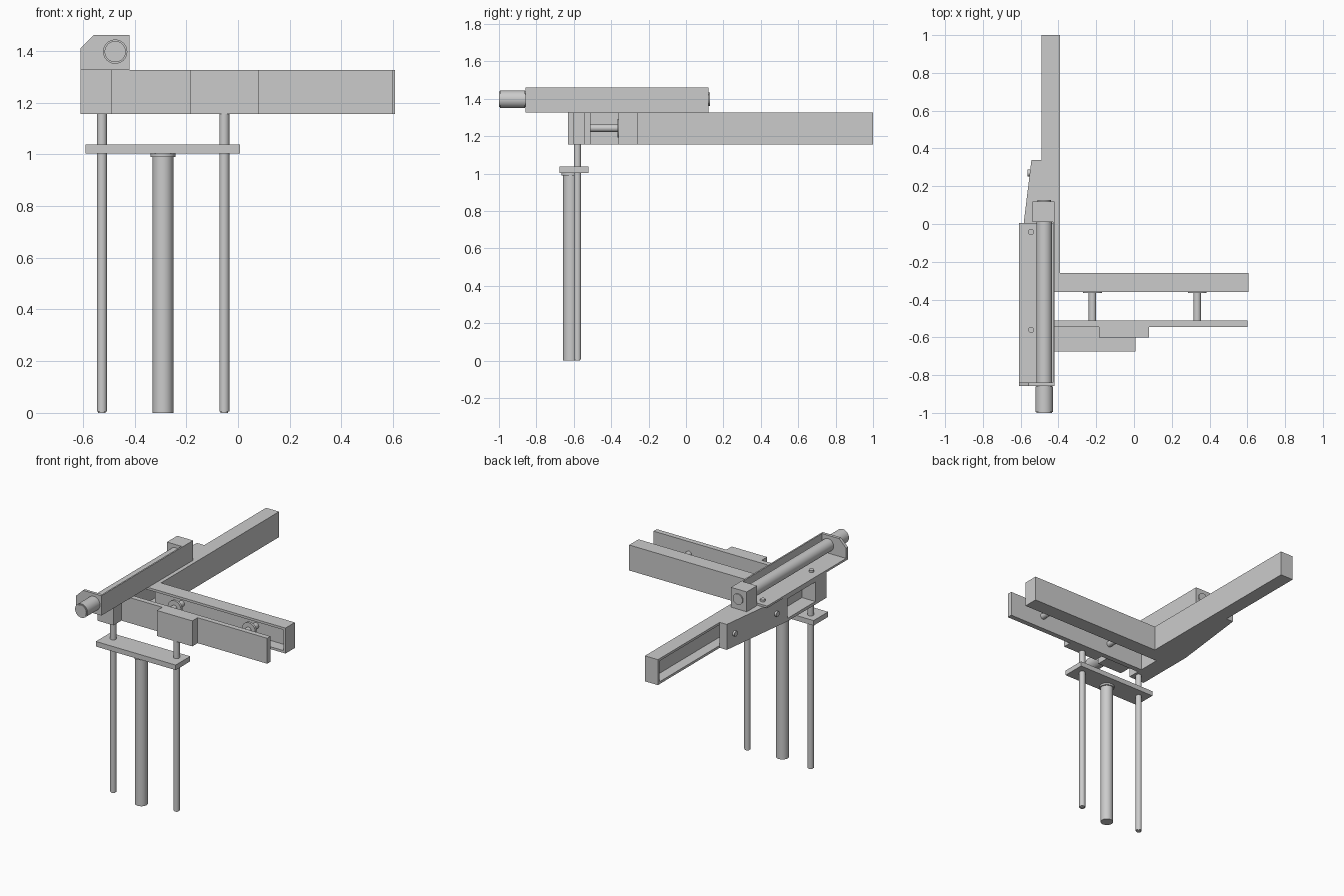
import bpy, bmesh, math
from mathutils import Matrix, Vector

if "Cube" in bpy.data.objects:
    bpy.data.objects.remove(bpy.data.objects["Cube"])

Z0, Z1 = 1.155, 1.327      # height band shared by the beam and bracket
TX, TZ = -0.475, 1.397     # axis of the top actuator


def finish(bm, name, smooth=False):
    bmesh.ops.recalc_face_normals(bm, faces=bm.faces)
    me = bpy.data.meshes.new(name)
    bm.to_mesh(me)
    bm.free()
    ob = bpy.data.objects.new(name, me)
    bpy.context.collection.objects.link(ob)
    if smooth:
        bpy.ops.object.select_all(action='DESELECT')
        ob.select_set(True)
        bpy.context.view_layer.objects.active = ob
        bpy.ops.object.shade_smooth_by_angle(angle=math.radians(35))
    return ob


def add_prism(bm, pts, offset):
    """Extrude a closed 3D outline along an offset vector."""
    face = bm.faces.new([bm.verts.new(p) for p in pts])
    ext = bmesh.ops.extrude_face_region(bm, geom=[face])
    verts = [g for g in ext['geom'] if isinstance(g, bmesh.types.BMVert)]
    bmesh.ops.translate(bm, verts=verts, vec=Vector(offset))


def add_flat(bm, poly, z0, z1):
    add_prism(bm, [(x, y, z0) for x, y in poly], (0, 0, z1 - z0))


def add_box(bm, x0, x1, y0, y1, z0=Z0, z1=Z1):
    add_flat(bm, [(x0, y0), (x1, y0), (x1, y1), (x0, y1)], z0, z1)


def boxes(name, *items):
    bm = bmesh.new()
    for b in items:
        add_box(bm, *b)
    return finish(bm, name)


def cylinder(name, a, b, r, bevel=0.0, seg=32):
    a, b = Vector(a), Vector(b)
    bm = bmesh.new()
    rot = (b - a).to_track_quat('Z', 'Y').to_matrix().to_4x4()
    bmesh.ops.create_cone(bm, cap_ends=True, segments=seg, radius1=r, radius2=r,
                          depth=(b - a).length,
                          matrix=Matrix.Translation((a + b) / 2) @ rot)
    if bevel:
        rims = [e for e in bm.edges if any(len(f.verts) > 4 for f in e.link_faces)]
        bmesh.ops.bevel(bm, geom=rims, offset=bevel, segments=2, affect='EDGES')
    return finish(bm, name, True)


# L-shaped channel beam, open on its outer sides
bm = bmesh.new()
outline = [(-0.49, 1), (-0.49, -0.36), (0.607, -0.36), (0.607, -0.26), (-0.393, -0.26), (-0.393, 1)]
web = [(-0.42, 1), (-0.42, -0.285), (0.607, -0.285), (0.607, -0.26), (-0.393, -0.26), (-0.393, 1)]
lip = 0.016
add_flat(bm, outline, Z0, Z0 + lip)
add_flat(bm, outline, Z1 - lip, Z1)
add_flat(bm, web, Z0 + lip, Z1 - lip)
add_box(bm, -0.49, -0.42, 0.984, 1, Z0 + lip, Z1 - lip)
add_box(bm, 0.591, 0.607, -0.36, -0.285, Z0 + lip, Z1 - lip)
finish(bm, "l_channel_beam")

# Tapered side bracket with a window, and its corner block
bm = bmesh.new()
add_flat(bm, [(-0.49, 0.34), (-0.543, 0.34), (-0.61, -0.21), (-0.49, -0.21)], Z0, Z1)
for z0, z1 in ((Z0, Z0 + 0.02), (Z1 - 0.02, Z1)):
    add_box(bm, -0.61, -0.49, -0.51, -0.21, z0, z1)
add_box(bm, -0.51, -0.49, -0.51, -0.21, Z0 + 0.02, Z1 - 0.02)
add_box(bm, -0.61, -0.49, -0.63, -0.51)
finish(bm, "side_bracket")

# Front plate with its guide block
boxes("front_plate", (-0.49, 0.6, -0.545, -0.51))
boxes("guide_block", (-0.185, 0.08, -0.602, -0.545))

# Spacer pins between the front plate and the beam
for i, x in enumerate((-0.22, 0.335)):
    cylinder(f"spacer_pin_{i}", (x, -0.515, 1.243), (x, -0.28, 1.243), 0.02)
    cylinder(f"spacer_flange_{i}", (x, -0.365, 1.243), (x, -0.35, 1.243), 0.05)

# Bolts on the tapered face of the bracket
for i, y in enumerate((0.27, -0.11)):
    x = -0.543 - 0.067 * (0.34 - y) / 0.55
    cylinder(f"bracket_bolt_{i}", (x + 0.01, y, 1.243), (x - 0.012, y, 1.243), 0.018, seg=20)

# Vertical lift: ram, guide rods and cross plate
cylinder("lift_cylinder", (-0.29, -0.617, 0), (-0.29, -0.617, 0.995), 0.04)
cylinder("lift_collar", (-0.29, -0.617, 0.99), (-0.29, -0.617, 1.005), 0.048)
for i, x in enumerate((-0.526, -0.053)):
    cylinder(f"guide_rod_{i}", (x, -0.58, 0), (x, -0.58, Z0 + 0.005), 0.0195, 0.005)
boxes("lift_plate", (-0.59, 0.007, -0.675, -0.52, 1.003, 1.037))

# Actuator carriage: base, side wall and far end block
boxes("carriage_base", (-0.61, -0.42, -0.855, 0.005, Z1, Z1 + 0.014))
boxes("carriage_wall", (-0.43, -0.42, -0.84, 0.012, Z1, 1.461))
boxes("carriage_end_block", (-0.538, -0.42, 0.01, 0.12, Z1, 1.461))

# Chamfered near end plate
bm = bmesh.new()
profile = [(-0.61, Z1), (-0.42, Z1), (-0.42, 1.461), (-0.558, 1.461), (-0.61, 1.41)]
add_prism(bm, [(x, -0.858, z) for x, z in profile], (0, 0.02, 0))
finish(bm, "carriage_end_plate")

# Horizontal actuator tube, motor and end cap
cylinder("actuator_tube", (TX, -0.84, TZ), (TX, 0.012, TZ), 0.042)
cylinder("actuator_motor", (TX, -1, TZ), (TX, -0.855, TZ), 0.047, 0.006)
cylinder("actuator_cap", (TX, 0.118, TZ), (TX, 0.127, TZ), 0.036)

# Bolts holding the carriage base down
for i, y in enumerate((-0.042, -0.56)):
    cylinder(f"carriage_bolt_{i}", (-0.545, y, Z1 + 0.01), (-0.545, y, Z1 + 0.028), 0.016, seg=20)
